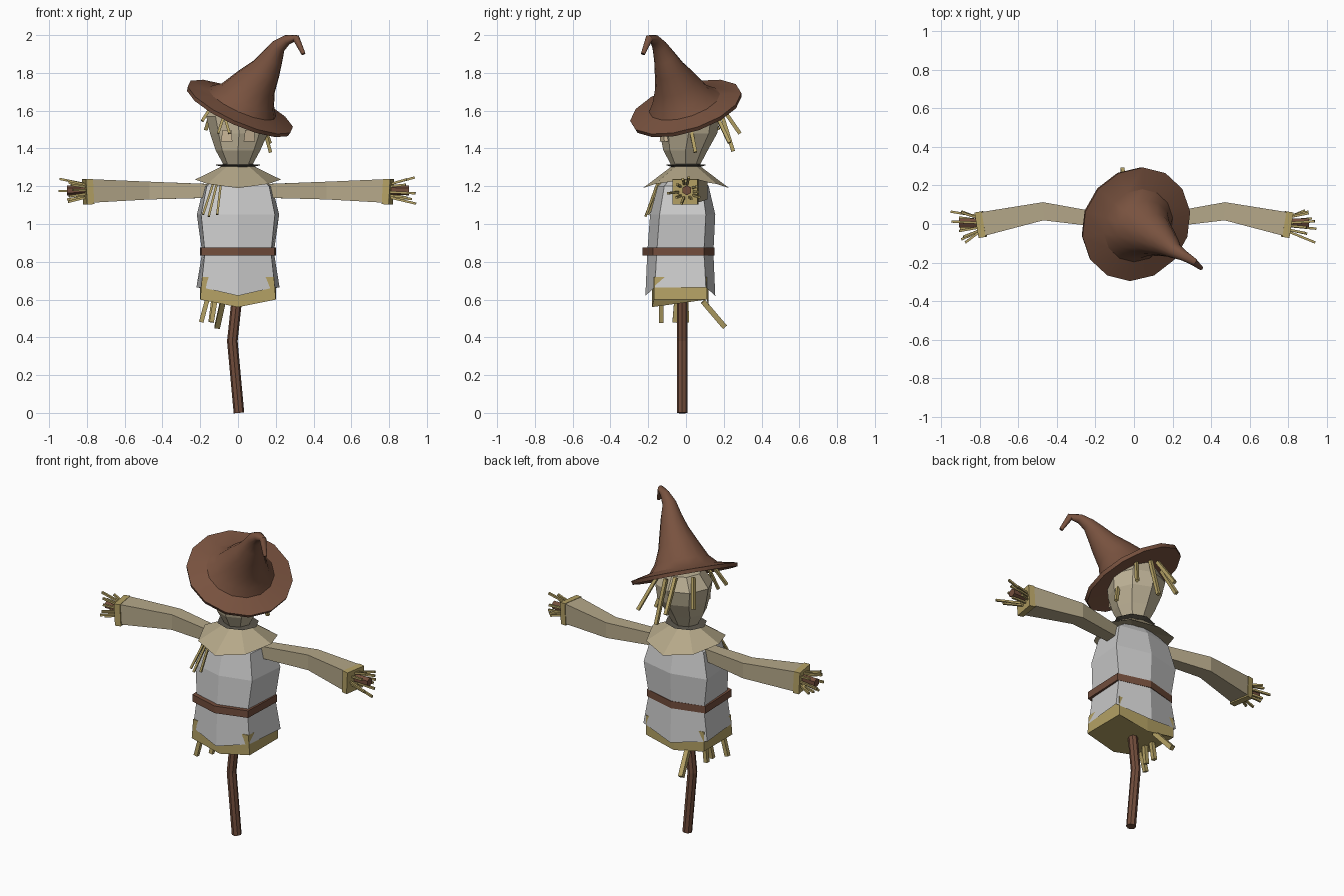
import bpy, bmesh, math, random
from mathutils import Vector

random.seed(4)
S2 = math.sqrt(2)


def material(name, rgb):
    m = bpy.data.materials.new(name)
    m.diffuse_color = (*rgb, 1)
    return m


WOOD = material("wood", (0.17, 0.075, 0.045))
HAT = material("felt", (0.19, 0.085, 0.05))
STRAW = material("straw", (0.46, 0.36, 0.13))
CLOTH = material("burlap", (0.46, 0.39, 0.25))
HEAD = material("sack", (0.52, 0.45, 0.31))
EYE = material("patch", (0.60, 0.48, 0.32))
DARK = material("tie", (0.10, 0.09, 0.07))


def add_loft(bm, rings):
    loops = [[bm.verts.new(p) for p in r] for r in rings]
    n = len(loops[0])
    for a, b in zip(loops, loops[1:]):
        for i in range(n):
            j = (i + 1) % n
            bm.faces.new((a[i], a[j], b[j], b[i]))
    bm.faces.new(loops[0])
    bm.faces.new(loops[-1])


def finish(name, bm, mat=None):
    bmesh.ops.recalc_face_normals(bm, faces=bm.faces)
    me = bpy.data.meshes.new(name)
    bm.to_mesh(me)
    bm.free()
    ob = bpy.data.objects.new(name, me)
    bpy.context.collection.objects.link(ob)
    if mat:
        me.materials.append(mat)
    return ob


def loft(name, rings, mat=None):
    bm = bmesh.new()
    add_loft(bm, rings)
    return finish(name, bm, mat)


def tube_rings(pts, radii, sides, ref=(0, 1, 0), phase=0, fixed=None):
    """Rings along a path; the first rings may share a fixed axis (count, axis)."""
    pts = [Vector(p) for p in pts]
    rings = []
    for k, (p, r) in enumerate(zip(pts, radii)):
        t = pts[min(k + 1, len(pts) - 1)] - pts[max(k - 1, 0)]
        if fixed and k < fixed[0]:
            t = fixed[1]
        t = t.normalized()
        u = Vector(ref)
        u = (u - t * u.dot(t)).normalized()
        v = t.cross(u)
        rings.append([p + r * (u * math.cos(a) + v * math.sin(a))
                      for a in (phase + i * math.tau / sides for i in range(sides))])
    return rings


def straws(name, stalks):
    """A bunch of thin square stalks: (start, end, half width)."""
    bm = bmesh.new()
    for a, b, w in stalks:
        ref = (0, 1, 0) if abs(b[1] - a[1]) < 0.1 else (1, 0, 0)
        add_loft(bm, tube_rings([a, b], [w * S2, w * S2], 4, ref, math.pi / 4))
    return finish(name, bm, STRAW)


# Crooked pole
loft("pole", tube_rings([(0.005, -0.02, 0), (-0.03, -0.02, 0.38), (0.0, -0.02, 0.66)],
                        [0.028] * 3, 8), WOOD)


# Body sections: four corners plus a bulging middle at front and back
def section(xf, xb, yf, yb, bulge, z, dip=0.0):
    return [(-xf, yf, z), (0, yf - bulge, z - dip), (xf, yf, z),
            (xb, yb, z), (0, yb + bulge, z - dip), (-xb, yb, z)]


loft("straw_skirt", [section(0.20, 0.20, -0.17, 0.11, 0.01, 0.60, 0.04),
                     section(0.19, 0.20, -0.17, 0.11, 0.01, 0.72)], STRAW)
loft("coat", [section(0.17, 0.18, -0.14, 0.09, 0.04, 0.72, 0.02),
              section(0.195, 0.22, -0.165, 0.105, 0.05, 0.665, 0.045),
              section(0.175, 0.19, -0.155, 0.095, 0.05, 0.85),
              section(0.195, 0.218, -0.14, 0.105, 0.05, 1.05),
              section(0.165, 0.18, -0.115, 0.085, 0.035, 1.20),
              section(0.08, 0.08, -0.06, 0.06, 0.01, 1.27)])
loft("belt", [section(0.192, 0.202, -0.175, 0.095, 0.055, z) for z in (0.832, 0.876)], WOOD)

# Arms: bent square sleeves, cuffs, stick hands and straw fingers
for s, side in ((1, "right"), (-1, "left")):
    q = math.pi / 4
    loft(side + "_sleeve", tube_rings(
        [(s * 0.13, 0.015, 1.175), (s * 0.47, 0.066, 1.177), (s * 0.785, 0, 1.175)],
        [0.036 * S2, 0.047 * S2, 0.062 * S2], 4, (0, 0, 1), q), CLOTH)
    loft(side + "_cuff", tube_rings([(s * 0.775, 0, 1.172), (s * 0.812, -0.006, 1.17)],
                                    [0.067 * S2] * 2, 4, (0, 0, 1), q), STRAW)
    loft(side + "_stick", tube_rings([(s * 0.75, 0.005, 1.18), (s * 0.905, 0.005, 1.178)],
                                     [0.026] * 2, 6, (0, 0, 1)), WOOD)
    stalks = []
    for i in range(10):
        a = i * math.tau / 10 + random.uniform(-0.2, 0.2)
        c, d = math.cos(a), math.sin(a)
        r = random.uniform(0.06, 0.105)
        stalks.append(((s * 0.80, 0.04 * c, 1.175 + 0.035 * d),
                       (s * random.uniform(0.87, 0.955), r * c, 1.175 + 0.75 * r * d), 0.006))
    straws(side + "_hand_straw", stalks)

# Pointed collar
outer, inner, top = [], [], []
for i in range(8):
    a = i * math.tau / 8
    c, d = math.cos(a), math.sin(a)
    z = 1.19 + 0.045 * c * c
    outer.append((0.228 * c, 0.228 * d, z))
    inner.append((0.06 * c, 0.06 * d, 1.26))
    top.append((0.075 * c, 0.07 * d, 1.31))
loft("collar", [inner, outer, top], CLOTH)


# Sack head with its tied, flared hem
def oval(z, rx, yf, yb, x=0):
    ym, ry = (yf + yb) / 2, (yb - yf) / 2
    return [(x + rx * math.cos(i * math.tau / 8), ym + ry * math.sin(i * math.tau / 8), z)
            for i in range(8)]


loft("hem", [oval(1.30, 0.07, -0.07, 0.07), oval(1.313, 0.125, -0.11, 0.11),
             oval(1.318, 0.06, -0.06, 0.06)], DARK)
loft("head", [oval(1.305, 0.072, -0.075, 0.07), oval(1.39, 0.118, -0.12, 0.115),
              oval(1.48, 0.153, -0.138, 0.165, 0.005), oval(1.57, 0.168, -0.14, 0.18),
              oval(1.65, 0.11, -0.09, 0.14)], HEAD)

# Patch eyes
for s, side in ((1, "right"), (-1, "left")):
    loft(side + "_eye", [[(s * 0.06 + dx, y - 0.012 + 0.4 * s * dx, 1.468 + dz) for dx, dz in
                          ((-0.03, -0.03), (0.03, -0.03), (0.026, 0.03), (-0.022, 0.03))]
                         for y in (-0.115, -0.085)], EYE)

# Tilted hat: brim, then a crown that bends over to a drooping tip
n = Vector((0.45, -0.30, 1)).normalized()
c = Vector((0.01, 0, 1.615))
path = [c - n * 0.002, c - n * 0.016, c + n * 0.006, c + n * 0.03,
        (0.05, -0.028, 1.675), (0.095, -0.055, 1.745), (0.145, -0.087, 1.815),
        (0.18, -0.112, 1.88), (0.213, -0.14, 1.94), (0.26, -0.165, 1.975),
        (0.308, -0.195, 1.983), (0.347, -0.228, 1.90)]
radii = [0.15, 0.30, 0.305, 0.195, 0.155, 0.115, 0.083, 0.06, 0.04, 0.027, 0.02, 0.011]
hat = loft("hat", tube_rings(path, radii, 14, fixed=(5, n)), HAT)
bpy.context.view_layer.objects.active = hat
hat.select_set(True)
bpy.ops.object.shade_smooth_by_angle(angle=math.radians(30))

# Loose straw: hair, collar front and skirt hem
straws("hair", [
    ((-0.13, -0.10, 1.64), (-0.19, -0.13, 1.545), 0.008),
    ((-0.06, -0.13, 1.62), (-0.105, -0.17, 1.48), 0.007),
    ((-0.08, -0.13, 1.60), (-0.045, -0.16, 1.48), 0.007),
    ((0.13, 0.02, 1.53), (0.172, 0.05, 1.38), 0.009),
    ((0.10, 0.14, 1.62), (0.17, 0.23, 1.43), 0.009),
    ((0.02, 0.17, 1.64), (0.03, 0.25, 1.385), 0.010),
    ((-0.04, 0.16, 1.66), (-0.06, 0.285, 1.48), 0.010),
    ((-0.12, 0.10, 1.66), (-0.17, 0.17, 1.50), 0.010)])
straws("collar_straw", [
    ((-0.13, -0.13, 1.22), (-0.185, -0.20, 1.05), 0.006),
    ((-0.11, -0.14, 1.22), (-0.155, -0.215, 1.04), 0.006),
    ((-0.09, -0.15, 1.22), (-0.11, -0.21, 1.05), 0.006)])
straws("skirt_straw", [
    ((-0.16, -0.13, 0.61), (-0.195, -0.13, 0.48), 0.012),
    ((-0.12, -0.05, 0.60), (-0.14, -0.06, 0.48), 0.012),
    ((-0.13, 0.00, 0.60), (-0.145, 0.005, 0.48), 0.012),
    ((-0.08, 0.09, 0.59), (-0.11, 0.205, 0.455), 0.014)])
